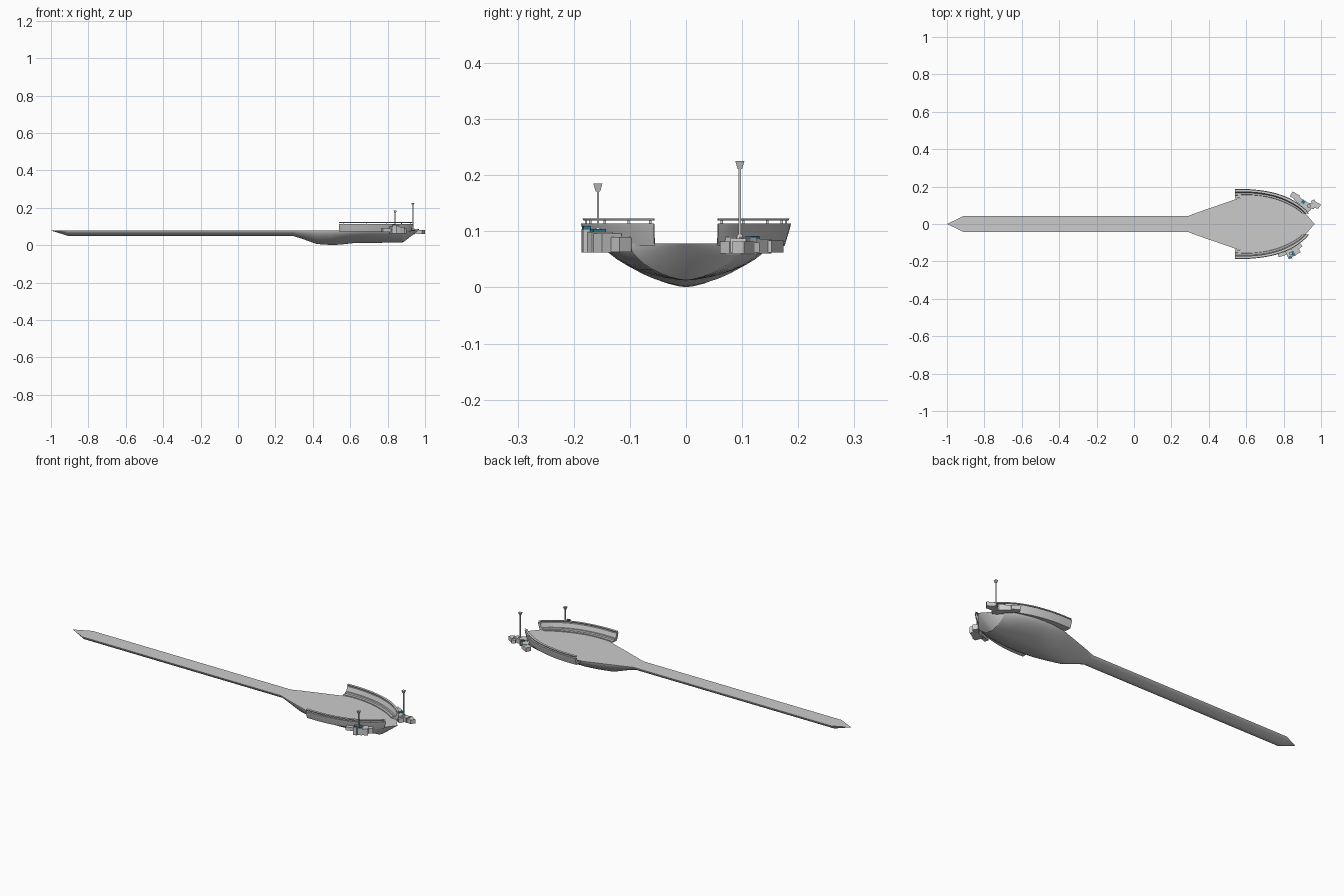
import bpy, bmesh, math
from mathutils import Vector

if "Cube" in bpy.data.objects:
    bpy.data.objects.remove(bpy.data.objects["Cube"])

TOP = 0.078


def make_object(name, verts, faces, smooth=None, color=None):
    me = bpy.data.meshes.new(name)
    me.from_pydata(verts, [], faces)
    bm = bmesh.new()
    bm.from_mesh(me)
    bmesh.ops.remove_doubles(bm, verts=bm.verts, dist=1e-6)
    bmesh.ops.recalc_face_normals(bm, faces=bm.faces)
    bm.to_mesh(me)
    bm.free()
    ob = bpy.data.objects.new(name, me)
    bpy.context.collection.objects.link(ob)
    if color:
        ob.data.materials.append(color)
    if smooth:
        bpy.ops.object.select_all(action='DESELECT')
        ob.select_set(True)
        bpy.context.view_layer.objects.active = ob
        bpy.ops.object.shade_smooth_by_angle(angle=math.radians(smooth))
    return ob


def loft(name, rings, smooth=None):
    """Skin a list of closed rings and cap both ends."""
    n = len(rings[0])
    verts = [p for r in rings for p in r]
    faces = [(i * n + j, i * n + (j + 1) % n, (i + 1) * n + (j + 1) % n, (i + 1) * n + j)
             for i in range(len(rings) - 1) for j in range(n)]
    faces += [tuple(range(n)), tuple(range(len(verts) - n, len(verts)))]
    return make_object(name, verts, faces, smooth)


def box(name, x, y, z0, z1, lx, ly, angle=0, taper=1.0, color=None):
    c, s = math.cos(math.radians(angle)), math.sin(math.radians(angle))
    verts = []
    for z, k in ((z0, 1), (z1, taper)):
        for a, b in ((-1, -1), (1, -1), (1, 1), (-1, 1)):
            u, v = a * lx / 2 * k, b * ly / 2 * k
            verts.append((x + u * c - v * s, y + u * s + v * c, z))
    return make_object(name, verts, [(0, 1, 2, 3), (4, 5, 6, 7), (0, 1, 5, 4), (1, 2, 6, 5),
                                     (2, 3, 7, 6), (3, 0, 4, 7)], color=color)


# Hull: half-round underside with a flat deck; stations are (x, half width, depth)
stations = [(-1, 0, 0), (-0.91, .043, .028), (0.29, .043, .028), (0.34, .062, .043),
            (0.42, .09, .072), (0.50, .117, .0775), (0.55, .135, .075), (0.62, .147, .067),
            (0.68, .148, .0655), (0.74, .143, .0655), (0.80, .13, .065), (0.84, .118, .065),
            (0.88, .10, .065), (0.965, 0, 0)]
SEG = 18
hull_rings = []
for x, w, d in stations:
    if w == 0:
        hull_rings.append([(x, 0, TOP)] * (SEG + 1))
        continue
    ring = []
    for i in range(SEG + 1):
        a = math.pi * i / SEG
        c, s = math.cos(a), abs(math.sin(a)) if 0 < i < SEG else 0
        ring.append((x, math.copysign(abs(c) ** 1.25, c) * w, TOP - s ** 1.25 * d))
    hull_rings.append(ring)
hull_verts = [p for r in hull_rings for p in r]
n = SEG + 1
hull_faces = [(i * n + j, i * n + j + 1, (i + 1) * n + j + 1, (i + 1) * n + j)
              for i in range(len(stations) - 1) for j in range(SEG)]
deck = [i * n for i in range(len(stations))] + [i * n + SEG for i in range(len(stations) - 2, 0, -1)]
hull_faces.append(tuple(deck))
make_object("hull", hull_verts, hull_faces, 25)

# Galleries: curved sloping walls swept between an inner and an outer path
inner = [(.54, .137), (.61, .141), (.67, .137), (.73, .126), (.78, .110), (.825, .092), (.86, .074), (.886, .055)]
outer = [(.54, .187), (.62, .186), (.70, .177), (.77, .161), (.83, .138), (.88, .108), (.915, .08), (.936, .057)]


def resample(pts, m=22):
    """Smooth spline through the path points."""
    p = [Vector(q) for q in pts]
    p = [2 * p[0] - p[1]] + p + [2 * p[-1] - p[-2]]
    out = []
    for i in range(m + 1):
        f = i / m * (len(pts) - 1)
        k = min(int(f), len(pts) - 2)
        t = f - k
        a, b, c, d = p[k:k + 4]
        out.append(0.5 * (2 * b + (c - a) * t + (2 * a - 5 * b + 4 * c - d) * t * t
                          + (3 * b - a - 3 * c + d) * t ** 3))
    return out


path_in, path_out = resample(inner), resample(outer)


def sweep(name, section, side, smooth=25):
    rings = []
    for a, b in zip(path_in, path_out):
        ring = []
        for t, z in section:
            q = a.lerp(b, t)
            ring.append((q.x, side * q.y, z))
        rings.append(ring)
    return loft(name, rings, smooth)


for side, label in ((1, "back"), (-1, "front")):
    sweep(label + "_gallery_wall", [(0, .076), (0, .083), (.32, .083), (.36, .09), (.55, .09),
                                    (.72, .113), (1, .114), (.97, .106), (.76, .074)], side)
    sweep(label + "_gallery_rail", [(.70, .119), (.66, .123), (.95, .123), (.91, .119)], side)
    for k in range(1, 22, 5):
        q = path_in[k].lerp(path_out[k], .82)
        box(label + "_rail_post", q.x, side * q.y, .112, .120, .004, .004)

blue = bpy.data.materials.new("blue_panel")
blue.diffuse_color = (0.03, 0.2, 0.32, 1)
blue.use_nodes = True
blue.node_tree.nodes["Principled BSDF"].inputs["Base Color"].default_value = blue.diffuse_color


def mast(name, x, y, z0, z1):
    """Thin pole with a flared square cup on top."""
    box(name + "_base", x, y, z0 - .004, z0 + .006, .014, .014, taper=.6)
    box(name + "_pole", x, y, z0, z1 - .012, .004, .004)
    box(name + "_cup", x, y, z1 - .014, z1, .008, .008, taper=2.0)


# Front equipment cluster hung on the outside of the gallery
for x, y, z0, z1, lx, ly, a in [(.800, -.158, .070, .088, .060, .022, 17),
                                (.838, -.157, .062, .099, .045, .040, 22),
                                (.835, -.176, .062, .104, .020, .018, 10),
                                (.868, -.140, .062, .096, .030, .040, 30),
                                (.880, -.117, .063, .090, .030, .028, 38)]:
    box("front_equipment_block", x, y, z0, z1, lx, ly, a)
box("front_screen", .850, -.157, .099, .104, .016, .024, 22, color=blue)
box("front_panel", .835, -.177, .104, .109, .014, .014, 10, color=blue)
mast("front_mast", .84, -.157, .10, .185)

# Back equipment cluster reaching past the bow
for x, y, z0, z1, lx, ly, a in [(.885, .125, .060, .086, .050, .030, -40),
                                (.860, .150, .062, .084, .045, .030, -28),
                                (.915, .098, .058, .090, .040, .040, -45),
                                (.940, .098, .062, .087, .050, .028, -12),
                                (.930, .078, .060, .082, .024, .026, -50),
                                (.960, .116, .062, .080, .020, .024, 25)]:
    box("back_equipment_block", x, y, z0, z1, lx, ly, a)
make_object("back_bow_wedge", [(.955, .088, .060), (.985, .082, .060), (1.0, .103, .060), (.968, .122, .060),
                               (.955, .088, .082), (.985, .082, .082), (1.0, .103, .082), (.968, .122, .082)],
            [(0, 1, 2, 3), (4, 5, 6, 7), (0, 1, 5, 4), (1, 2, 6, 5), (2, 3, 7, 6), (3, 0, 4, 7)])
box("back_panel", .905, .118, .086, .092, .018, .018, -40, color=blue)
mast("back_mast", .935, .096, .088, .225)
